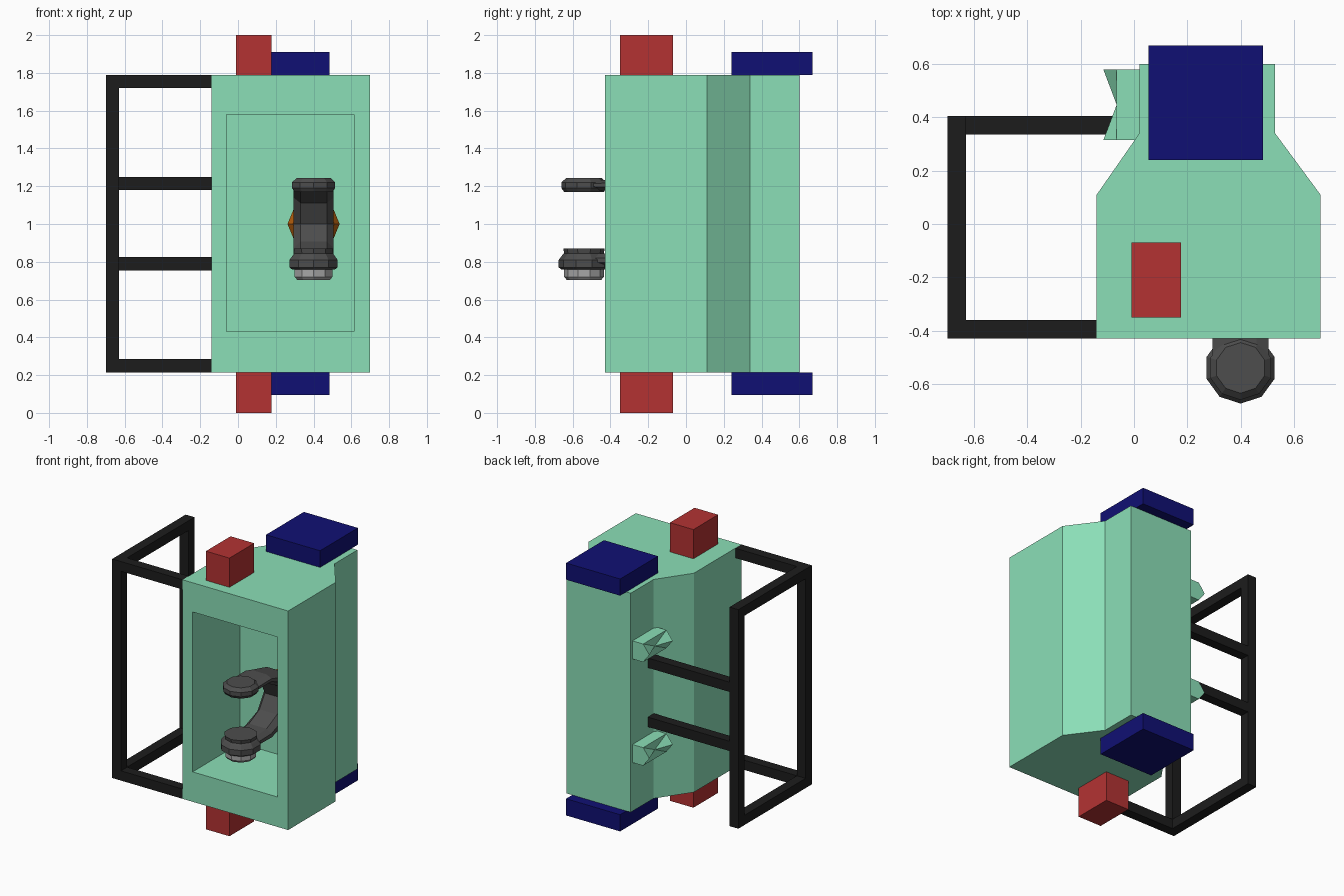
import bpy, bmesh, math
from mathutils import Vector, Matrix

if "Cube" in bpy.data.objects:
    bpy.data.objects.remove(bpy.data.objects["Cube"])


def material(name, rgb):
    m = bpy.data.materials.new(name)
    m.diffuse_color = tuple((c / 255) ** 2.2 for c in rgb) + (1,)
    m.use_nodes = True
    m.node_tree.nodes["Principled BSDF"].inputs["Base Color"].default_value = m.diffuse_color
    return m


MINT = material("mint", (138, 222, 182))
RED = material("red", (178, 54, 54))
NAVY = material("navy", (23, 23, 115))
BLACK = material("black", (34, 34, 34))
DARK = material("dark_grey", (78, 78, 78))
LIGHT = material("light_grey", (165, 165, 165))
ORANGE = material("orange", (180, 95, 20))


def finish(name, bm, mat):
    bmesh.ops.recalc_face_normals(bm, faces=bm.faces[:])
    me = bpy.data.meshes.new(name)
    bm.to_mesh(me)
    bm.free()
    me.materials.append(mat)
    ob = bpy.data.objects.new(name, me)
    bpy.context.collection.objects.link(ob)
    return ob


def box_bm(x, y, z):
    bm = bmesh.new()
    bmesh.ops.create_cube(bm, size=1)
    for v in bm.verts:
        v.co = [r[0] if c < 0 else r[1] for c, r in zip(v.co, (x, y, z))]
    return bm


def box(name, x, y, z, mat):
    return finish(name, box_bm(x, y, z), mat)


def loft(name, rings, mat):
    """Skin a list of equal-length point rings and cap both ends."""
    bm = bmesh.new()
    loops = [[bm.verts.new(p) for p in r] for r in rings]
    n = len(loops[0])
    for a, b in zip(loops, loops[1:]):
        for i in range(n):
            j = (i + 1) % n
            bm.faces.new((a[i], a[j], b[j], b[i]))
    bm.faces.new(loops[0])
    bm.faces.new(loops[-1])
    return finish(name, bm, mat)


def disc(name, cx, cy, profile, sides, mat):
    """Faceted turned part from (radius, z) pairs."""
    ang = [2 * math.pi * (i + 0.5) / sides for i in range(sides)]
    return loft(name, [[(cx + r * math.cos(a), cy + r * math.sin(a), z) for a in ang]
                       for r, z in profile], mat)


# Cabinet: tapered plan extruded upward, with a deep front opening
plan = [(-.14, -.43), (.70, -.43), (.70, .11), (.53, .34),
        (.53, .60), (.02, .60), (.02, .34), (-.14, .11)]
bm = bmesh.new()
base = bm.faces.new([bm.verts.new((x, y, .215)) for x, y in plan])
top = bmesh.ops.extrude_face_region(bm, geom=[base], use_keep_orig=True)["geom"]
for v in top:
    if isinstance(v, bmesh.types.BMVert):
        v.co.z = 1.79
bmesh.ops.recalc_face_normals(bm, faces=bm.faces[:])
front = min(bm.faces, key=lambda f: f.calc_center_median().y)
bmesh.ops.inset_individual(bm, faces=[front], thickness=.08)
for v in front.verts:
    v.co.x = -.06 if v.co.x < .28 else .615
    v.co.z = .43 if v.co.z < 1 else 1.58
inner = bmesh.ops.extrude_discrete_faces(bm, faces=[front])["faces"][0]
for v in inner.verts:
    v.co.y = .11
finish("cabinet", bm, MINT)

# Red and navy blocks, mirrored above and below the cabinet
for side, (r, n) in {"top": ((1.79, 2.0), (1.79, 1.91)),
                     "bottom": ((0, .215), (.095, .215))}.items():
    box(side + "_red_block", (-.01, .177), (-.35, -.07), r, RED)
    box(side + "_navy_block", (.055, .485), (.24, .67), n, NAVY)

# Side frame of square bars
T = .07
for label, y in (("front", -.43), ("back", .335)):
    box(label + "_post", (-.70, -.63), (y, y + T), (.215, 1.79), BLACK)
for label, z in (("lower", .215), ("upper", 1.72)):
    box(label + "_side_bar", (-.70, -.63), (-.36, .335), (z, z + T), BLACK)
    box(label + "_front_bar", (-.63, -.14), (-.43, -.36), (z, z + T), BLACK)
for label, z in (("lower", .755), ("upper", 1.18)):
    box(label + "_back_bar", (-.63, .02), (.335, .405), (z, z + T), BLACK)

# Notched lugs on the left rear wall
for label, z in (("lower", .63), ("upper", 1.375)):
    y0, y1, h, x = .315, .58, .065, -.065
    bm = bmesh.new()
    end = [(x, y0, z - h), (x, y1, z - h), (-.115, y1, z),
           (x, y1, z + h), (x, y0, z + h), (-.115, y0, z)]
    outer = [bm.verts.new(p) for p in end]
    root = [bm.verts.new((.02, p[1], p[2])) for p in end]
    mid = bm.verts.new((x, (y0 + y1) / 2, z))
    for i in range(6):
        j = (i + 1) % 6
        bm.faces.new((outer[i], outer[j], mid))
        bm.faces.new((outer[i], outer[j], root[j], root[i]))
    bm.faces.new(root)
    finish(label + "_lug", bm, MINT)

# Handset: C-shaped handle with chamfered section swept along a path
CX = .40
path = [(-.52, 1.205, .05), (-.34, 1.205, .06), (-.19, 1.15, .10), (-.10, 1.0, .13),
        (-.19, .86, .12), (-.34, .81, .08), (-.52, .81, .06)]
section = [(-.07, -1), (.07, -1), (.105, -.3), (.105, .4),
           (.06, 1), (-.06, 1), (-.105, .4), (-.105, -.3)]
rings = []
for i, (y, z, t) in enumerate(path):
    a, b = path[max(i - 1, 0)], path[min(i + 1, len(path) - 1)]
    d = Vector((b[0] - a[0], b[1] - a[1])).normalized()
    rings.append([(CX + sx, y - d.y * s * t / 2, z + d.x * s * t / 2)
                  for sx, s in section])
loft("handset_handle", rings, DARK)
disc("handset_earpiece", CX, -.54, [(.105, 1.17), (.12, 1.19), (.12, 1.22), (.095, 1.243)], 10, DARK)
disc("handset_mouthpiece", CX, -.54, [(.12, .76), (.134, .77), (.134, .81), (.115, .835),
                                      (.105, .845), (.11, .87)], 10, DARK)
disc("handset_mouthpiece_cap", CX, -.54, [(.09, .703), (.105, .72), (.105, .765)], 10, LIGHT)

# Orange cradle that holds the handset against the rear wall of the opening
angles = [math.tau * i / 8 for i in range(8)]
loft("cradle", [[(CX + r * math.cos(a), y, 1 + r * math.sin(a)) for a in angles]
                for y, r in ((-.06, .11), (-.02, .138), (.11, .138))], ORANGE)
